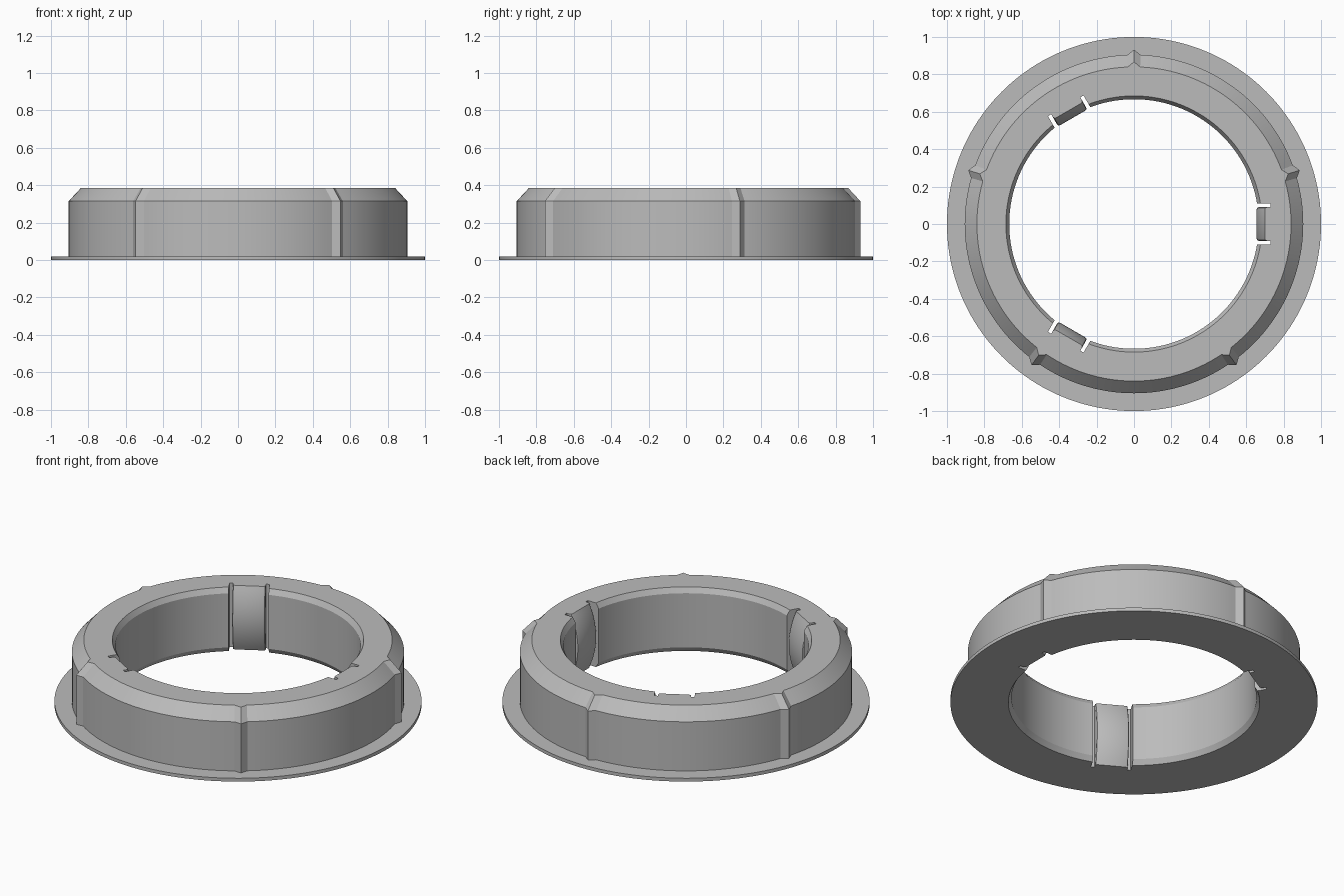
import bpy, bmesh, math
from mathutils import Matrix, Vector

cube = bpy.data.objects.get("Cube")
if cube:
    bpy.data.objects.remove(cube, do_unlink=True)

HEIGHT = 0.385
SEGMENTS = 160          # every ridge angle falls on a segment
RIDGE_STEP = SEGMENTS // 5

grey = bpy.data.materials.new("plain grey")
grey.use_nodes = True
colour = (0.5, 0.5, 0.5, 1)
grey.diffuse_color = colour
grey.node_tree.nodes["Principled BSDF"].inputs["Base Color"].default_value = colour


def make_object(name, bm):
    bmesh.ops.recalc_face_normals(bm, faces=bm.faces)
    mesh = bpy.data.meshes.new(name)
    bm.to_mesh(mesh)
    bm.free()
    mesh.materials.append(grey)
    obj = bpy.data.objects.new(name, mesh)
    bpy.context.collection.objects.link(obj)
    return obj


def activate(obj):
    bpy.ops.object.select_all(action="DESELECT")
    obj.select_set(True)
    bpy.context.view_layer.objects.active = obj


# Ring section: radius, height, and how far a ridge pushes the point out
section = [(0.685, 0, 0), (1, 0, 0), (1, 0.02, 0), (0.905, 0.02, 0.027),
           (0.905, 0.315, 0.027), (0.84, HEIGHT, 0.027), (0.685, HEIGHT, 0),
           (0.667, HEIGHT - 0.03, 0), (0.667, 0.03, 0)]
bm = bmesh.new()
loops = []
for i in range(SEGMENTS):
    angle = math.tau * i / SEGMENTS
    on_ridge = i % RIDGE_STEP == SEGMENTS // 20
    loops.append([bm.verts.new(((r + push * on_ridge) * math.cos(angle),
                                (r + push * on_ridge) * math.sin(angle), z))
                  for r, z, push in section])
count = len(section)
for i in range(SEGMENTS):
    a, b = loops[i], loops[(i + 1) % SEGMENTS]
    for j in range(count):
        k = (j + 1) % count
        bm.faces.new((a[j], b[j], b[k], a[k]))
ring = make_object("flanged_ring", bm)

# Pockets for the three spring clips
bm = bmesh.new()
for k in range(3):
    turn = Matrix.Rotation(math.tau * k / 3, 4, "Z")
    place = Matrix.Translation((0.63, 0, 0.2)) @ Matrix.Diagonal((0.2, 0.22, 1, 1))
    bmesh.ops.create_cube(bm, size=1, matrix=turn @ place)
cutter = make_object("clip_pocket_cutter", bm)
cutter.hide_render = True

cut = ring.modifiers.new("clip pockets", "BOOLEAN")
cut.operation = "DIFFERENCE"
cut.solver = "EXACT"
cut.object = cutter
activate(ring)
bpy.ops.object.modifier_apply(modifier=cut.name)
bpy.data.objects.remove(cutter, do_unlink=True)
bpy.ops.object.shade_smooth_by_angle(angle=math.radians(20))

# Spring clips: bowed inward at mid height, separated by a slot on each side
STEPS = 16
for k in range(3):
    bm = bmesh.new()
    outline = [(0.73, 0), (0.73, HEIGHT)]
    for i in range(STEPS + 1):
        t = 1 - 2 * i / STEPS
        outline.append((0.655 + 0.045 * t * t, HEIGHT * (1 + t) / 2))
    side = bm.faces.new([bm.verts.new((x, -0.09, z)) for x, z in outline])
    moved = bmesh.ops.extrude_face_region(bm, geom=[side])["geom"]
    bmesh.ops.translate(bm, vec=Vector((0, 0.18, 0)),
                        verts=[v for v in moved if isinstance(v, bmesh.types.BMVert)])
    # Round the long inner edges
    inner = [e for e in bm.edges
             if abs(e.verts[0].co.y - e.verts[1].co.y) < 0.001
             and max(v.co.x for v in e.verts) < 0.71]
    bmesh.ops.bevel(bm, geom=inner, offset=0.012, segments=2, profile=0.5,
                    affect="EDGES")
    bmesh.ops.rotate(bm, verts=bm.verts, cent=(0, 0, 0),
                     matrix=Matrix.Rotation(math.tau * k / 3, 3, "Z"))
    clip = make_object(f"spring_clip_{k + 1}", bm)
    activate(clip)
    bpy.ops.object.shade_smooth_by_angle(angle=math.radians(30))
